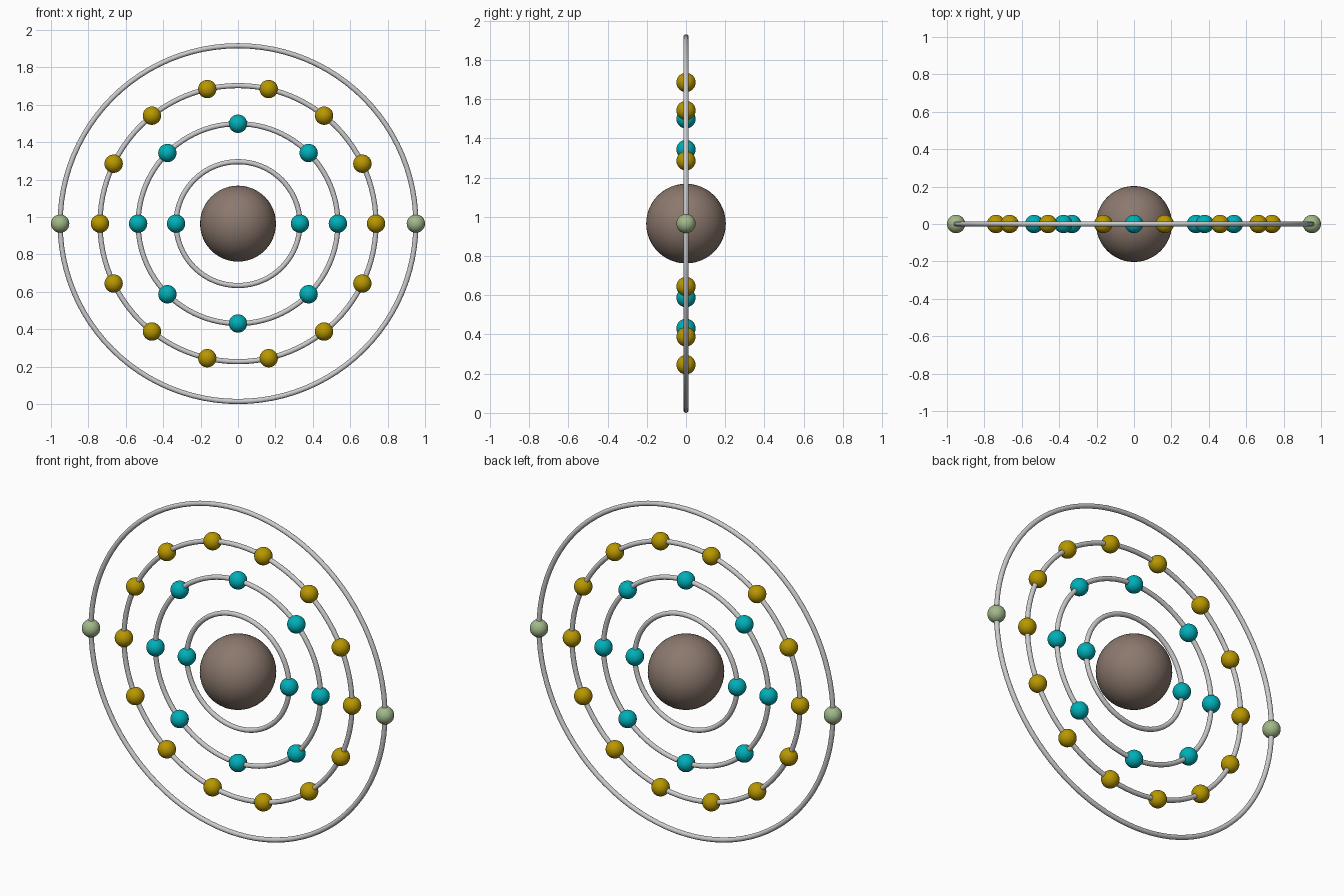
import bpy
from math import cos, sin, tau, pi

if "Cube" in bpy.data.objects:
    bpy.data.objects.remove(bpy.data.objects["Cube"])

CENTRE_Z = 0.965
TUBE = 0.0137
ELECTRON = 0.049


def material(name, rgb):
    m = bpy.data.materials.new(name)
    m.diffuse_color = (*rgb, 1)
    m.use_nodes = True
    m.node_tree.nodes["Principled BSDF"].inputs["Base Color"].default_value = m.diffuse_color
    return m


def ball(name, x, z, radius, mat, segments, rings):
    bpy.ops.mesh.primitive_uv_sphere_add(segments=segments, ring_count=rings,
                                         radius=radius, location=(x, 0, z))
    ob = bpy.context.object
    ob.name = name
    ob.data.materials.append(mat)
    bpy.ops.object.shade_smooth()
    return ob


def orbit(name, radius):
    bpy.ops.mesh.primitive_torus_add(major_radius=radius, minor_radius=TUBE,
                                     major_segments=96, minor_segments=16,
                                     location=(0, 0, CENTRE_Z), rotation=(pi / 2, 0, 0))
    bpy.context.object.name = name
    bpy.ops.object.shade_smooth()


brown = material("nucleus_brown", (0.26, 0.19, 0.155))
cyan = material("electron_cyan", (0.0, 0.43, 0.48))
gold = material("electron_gold", (0.48, 0.31, 0.0))
sage = material("electron_sage", (0.36, 0.48, 0.25))

# Nucleus
ball("nucleus", 0, CENTRE_Z, 0.203, brown, 48, 24)

# Shells: orbit radius, electron count, electron colour
shells = [(0.331, 2, cyan), (0.534, 8, cyan), (0.738, 14, gold), (0.951, 2, sage)]
for s, (radius, count, mat) in enumerate(shells, 1):
    orbit(f"orbit_{s}", radius)
    for i in range(count):
        a = tau * i / count
        ball(f"electron_{s}_{i + 1}", radius * cos(a), CENTRE_Z + radius * sin(a),
             ELECTRON, mat, 32, 16)
